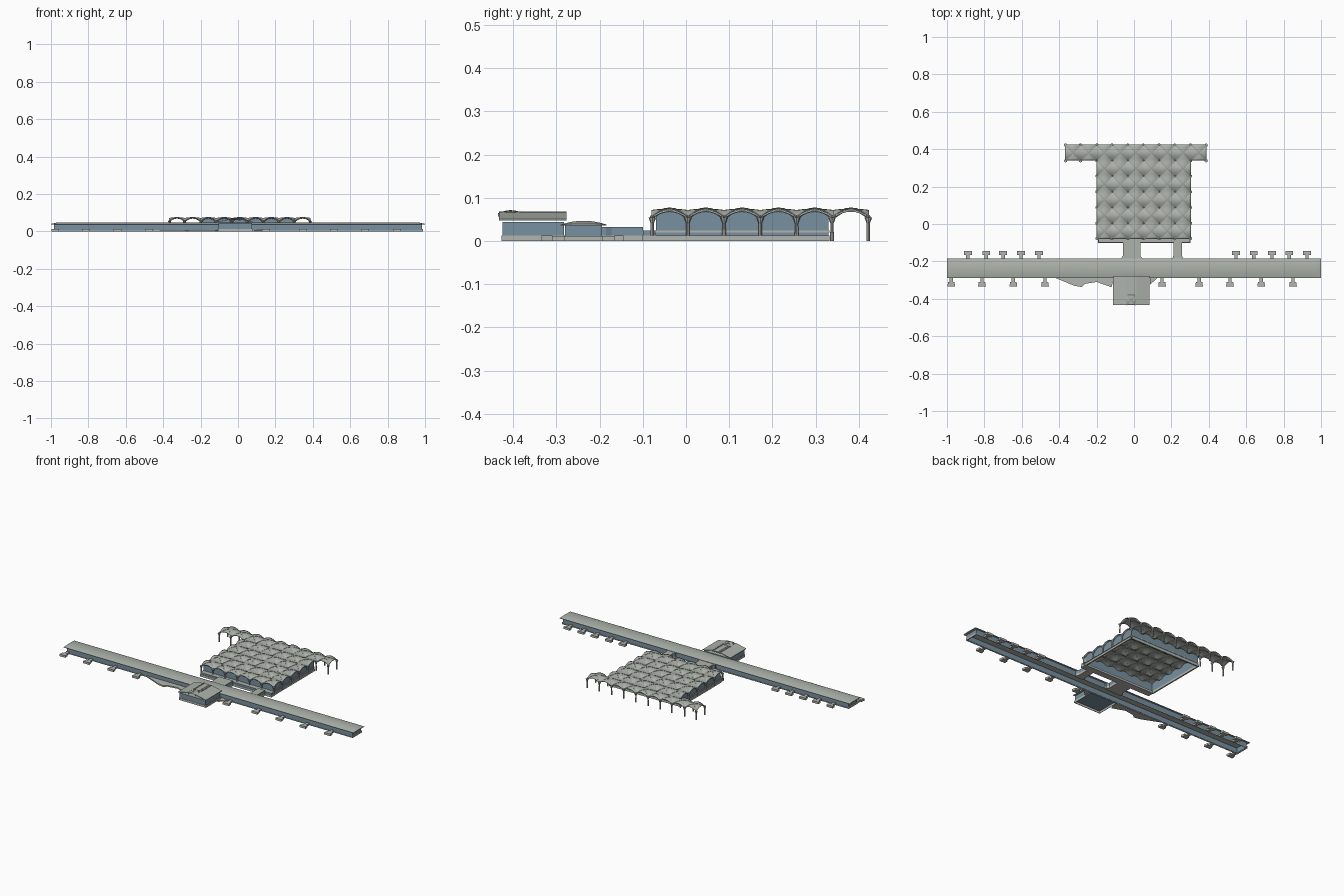
import bpy, bmesh, math
from mathutils import Matrix, Vector

cube = bpy.data.objects.get("Cube")
if cube:
    bpy.data.objects.remove(cube, do_unlink=True)


def material(name, rgb):
    m = bpy.data.materials.new(name)
    m.use_nodes = True
    m.diffuse_color = (*rgb, 1)
    node = m.node_tree.nodes["Principled BSDF"]
    node.inputs["Base Color"].default_value = (*rgb, 1)
    node.inputs["Roughness"].default_value = 0.7
    return m


ROOF = material("pale_roof", (0.42, 0.45, 0.41))
CONCRETE = material("light_concrete", (0.45, 0.47, 0.43))
GLASS = material("blue_grey_glass", (0.19, 0.28, 0.35))
RIB = material("grey_rib", (0.34, 0.36, 0.33))


def finish(name, bm, mats, solid=0, smooth=False):
    bmesh.ops.recalc_face_normals(bm, faces=bm.faces)
    me = bpy.data.meshes.new(name)
    bm.to_mesh(me)
    bm.free()
    for m in mats:
        me.materials.append(m)
    ob = bpy.data.objects.new(name, me)
    bpy.context.collection.objects.link(ob)
    if solid:
        mod = ob.modifiers.new("thickness", "SOLIDIFY")
        mod.thickness = solid
        mod.offset = -1
    if smooth:
        bpy.ops.object.select_all(action="DESELECT")
        ob.select_set(True)
        bpy.context.view_layer.objects.active = ob
        bpy.ops.object.shade_smooth_by_angle(angle=math.radians(25))
    return ob


def add_prism(bm, pts, z0, z1, cap=True, roofed=False):
    """Upright prism; with roofed, its top takes the second material."""
    lo = [bm.verts.new((x, y, z0)) for x, y in pts]
    hi = [bm.verts.new((x, y, z1)) for x, y in pts]
    n = len(pts)
    for i in range(n):
        j = (i + 1) % n
        bm.faces.new((lo[i], lo[j], hi[j], hi[i]))
    if cap:
        bm.faces.new(lo[::-1])
        bm.faces.new(hi).material_index = int(roofed)


def rect(x0, x1, y0, y1):
    return [(x0, y0), (x1, y0), (x1, y1), (x0, y1)]


def prism(name, pts, z0, z1, mats, cap=True, solid=0):
    bm = bmesh.new()
    add_prism(bm, pts, z0, z1, cap, len(mats) > 1)
    return finish(name, bm, mats, solid)


def ring(name, x0, x1, y0, y1, z0, z1, mat, thick=0.004):
    return prism(name, rect(x0, x1, y0, y1), z0, z1, [mat], False, thick)


# Groin vault height inside a square bay, u and v from -1 to 1
SPRING, RISE = 0.056, 0.016


def vault(u, v, rise=RISE):
    a, b = max(0, 1 - u * u), max(0, 1 - v * v)
    return rise * max(a, b) + rise * 0.2 * a * b


def add_vault(bm, cx, cy, r, z, rise=RISE, n=8):
    t = [2 * i / n - 1 for i in range(n + 1)]
    g = [[bm.verts.new((cx + u * r, cy + v * r, z + vault(u, v, rise))) for v in t] for u in t]
    for i in range(n):
        for j in range(n):
            a, b, c, d = g[i][j], g[i + 1][j], g[i + 1][j + 1], g[i][j + 1]
            if (t[i] + t[i + 1]) * (t[j] + t[j + 1]) > 0:
                tris = ((a, b, c), (a, c, d))
            else:
                tris = ((a, b, d), (b, c, d))
            for f in tris:
                bm.faces.new(f)


def add_ribs(bm, cx, cy, r, z, rise=RISE, w=0.004, n=8):
    for s in (1, -1):
        side = Vector((-s, 1, 0)).normalized() * w
        up, down = Vector((0, 0, 0.0022)), Vector((0, 0, -0.0048))
        last = None
        for i in range(n + 1):
            t = 2 * i / n - 1
            p = Vector((cx + t * r, cy + s * t * r, z + vault(t, t, rise)))
            sec = [bm.verts.new(q) for q in (p - side + down, p + side + down, p + side + up, p - side + up)]
            if last:
                for k in range(4):
                    m = (k + 1) % 4
                    bm.faces.new((last[k], last[m], sec[m], sec[k]))
            else:
                bm.faces.new(sec)
            last = sec
        bm.faces.new(last)


# Vaulted hall roof: six by five bays, plus a wider porch row behind
BAY, X0, Y0 = 0.084, -0.2, -0.08
R = BAY / 2
cells = [(i, j) for i in range(6) for j in range(5)] + [(i, 5) for i in range(-2, 7)]
shell, ribs = bmesh.new(), bmesh.new()
for i, j in cells:
    cx, cy = X0 + (i + 0.5) * BAY, Y0 + (j + 0.5) * BAY
    add_vault(shell, cx, cy, R, SPRING)
    add_ribs(ribs, cx, cy, R, SPRING)
bmesh.ops.remove_doubles(shell, verts=shell.verts, dist=0.0005)
finish("hall_vaulted_roof", shell, [ROOF], 0.004, True)
finish("hall_roof_ribs", ribs, [RIB])

# Hall columns, short on the base and full height under the porch
spots = {(i, 6): 0 for i in range(-2, 8)}
spots.update({(i, 5): 0 for i in (-2, -1, 0, 6, 7)})
for k in range(5):
    spots[(0, k)] = spots[(6, k)] = 0.013
for k in range(1, 6):
    spots[(k, 0)] = 0.013
bm = bmesh.new()
for (i, j), z in spots.items():
    x, y = X0 + i * BAY, Y0 + j * BAY
    x += 0.002 if i in (-2, 0) else -0.002
    y += 0.002 if j == 0 else -0.002 if j > 4 else 0
    for z0, z1, r0, r1 in ((z, 0.046, 0.0045, 0.0035), (0.04, 0.055, 0.0035, 0.009)):
        bmesh.ops.create_cone(bm, cap_ends=True, segments=8, radius1=r0, radius2=r1, depth=z1 - z0,
                              matrix=Matrix.Translation((x, y, (z0 + z1) / 2)))
finish("hall_columns", bm, [CONCRETE])

# Hall walls: base, glazing that follows the vaults, and a sill band
HX0, HX1, HY0, HY1 = -0.19, 0.294, -0.07, 0.33
ring("hall_base", HX0 - 0.006, HX1 + 0.006, HY0, HY1 + 0.002, 0, 0.013, CONCRETE, 0.012)
ring("hall_sill", HX0 - 0.003, HX1 + 0.003, HY0 - 0.003, HY1 + 0.002, 0.02, 0.025, CONCRETE)


def roof_height(x, y):
    u = ((x - X0) / BAY % 1) * 2 - 1
    v = ((y - Y0) / BAY % 1) * 2 - 1
    return SPRING + vault(u, v) - 0.002


bm = bmesh.new()
corners = [Vector(p) for p in rect(HX0, HX1, HY0, HY1)]
for a, b in zip(corners, corners[1:] + corners[:1]):
    last = None
    for k in range(49):
        p = a.lerp(b, k / 48)
        pair = [bm.verts.new((p.x, p.y, z)) for z in (0.013, roof_height(p.x, p.y))]
        if last:
            bm.faces.new((last[0], pair[0], pair[1], last[1]))
        last = pair
bmesh.ops.remove_doubles(bm, verts=bm.verts, dist=0.0003)
finish("hall_glazing", bm, [GLASS])

# Front lobby strip and the two links to the concourse, each on a pale base
prism("hall_front_strip_base", rect(HX0 - 0.002, 0.302, -0.102, HY0), 0, 0.013, [CONCRETE])
prism("hall_front_strip", rect(HX0, 0.3, -0.1, HY0), 0.013, 0.025, [GLASS, ROOF])
for name, x0, x1, e in (("main_link", -0.06, 0.035, 0.012), ("side_link", 0.21, 0.257, 0.006)):
    pts = [(x0 - e, -0.2), (x1 + e, -0.2), (x1 + e, -0.185), (x1, -0.172),
           (x1, -0.1), (x0, -0.1), (x0, -0.172), (x0 - e, -0.185)]
    prism(name + "_base", pts, 0, 0.013, [CONCRETE])
    prism(name, pts, 0.013, 0.033, [GLASS, ROOF])

# Long concourse: glazed walls under a shallow arched roof with hipped ends
ring("concourse_base", -0.988, 0.988, -0.282, -0.192, 0, 0.004, CONCRETE)
ring("concourse_glazing", -0.985, 0.985, -0.28, -0.195, 0.004, 0.038, GLASS)
for s, side in ((1, "left"), (-1, "right")):
    prism(side + "_end_plinth", rect(*sorted((s * 0.984, s * 0.989)), -0.282, -0.192), 0, 0.012, [CONCRETE])
bm = bmesh.new()
angles = [math.pi * (k / 12 - 0.5) for k in range(13)]
last = None
for x, rise in ((-1, 0.002), (-0.97, 0.009), (0.97, 0.009), (1, 0.002)):
    arc = [(-0.237 + 0.053 * math.sin(a), 0.038 + rise * math.cos(a) ** 2) for a in angles]
    section = [(arc[0][0], 0.0355)] + arc + [(arc[-1][0], 0.0355)]
    loop = [bm.verts.new((x, y, z)) for y, z in section]
    if last:
        for k in range(len(loop)):
            m = (k + 1) % len(loop)
            bm.faces.new((last[k], last[m], loop[m], loop[k]))
    else:
        bm.faces.new(loop)
    last = loop
bm.faces.new(last)
finish("concourse_roof", bm, [ROOF], 0, True)

# Boarding gates along both sides
bm = bmesh.new()
for x in (-0.888, -0.79, -0.7, -0.604, -0.508, 0.545, 0.64, 0.738, 0.83, 0.925):
    add_prism(bm, rect(x - 0.009, x + 0.009, -0.195, -0.163), 0, 0.012)
    add_prism(bm, rect(x - 0.021, x + 0.021, -0.165, -0.145), 0, 0.013)
finish("back_gates", bm, [CONCRETE])
bm = bmesh.new()
for x in (-0.977, -0.813, -0.645, -0.476, 0.15, 0.348, 0.513, 0.68, 0.85):
    add_prism(bm, rect(x - 0.009, x + 0.009, -0.313, -0.28), 0, 0.012)
    add_prism(bm, [(x - 0.021, -0.335), (x + 0.021, -0.335), (x + 0.017, -0.309), (x - 0.017, -0.309)], 0, 0.013)
finish("front_gates", bm, [CONCRETE])

# Low angled side buildings next to the front pavilion
prism("left_low_wing", [(0.085, -0.28), (0.085, -0.325), (0.135, -0.28)], 0, 0.008, [CONCRETE])
prism("right_low_wing", [(-0.44, -0.28), (-0.32, -0.33), (-0.28, -0.337), (-0.262, -0.32), (-0.2, -0.31),
                         (-0.12, -0.338), (-0.105, -0.28)], 0, 0.008, [CONCRETE])

# Front pavilion: base, glazed body, floating pitched roof with a raised centre
CX = -0.015
ring("pavilion_base", -0.108, 0.078, -0.427, -0.28, 0, 0.013, CONCRETE)
prism("pavilion_glazing", rect(-0.105, 0.075, -0.425, -0.283), 0.013, 0.044, [GLASS, ROOF])
for s, side in ((1, "left"), (-1, "right")):
    bm = bmesh.new()
    quad = [bm.verts.new((CX + s * x, y, z)) for x, y, z in
            ((0.097, -0.433, 0.051), (0.024, -0.433, 0.067), (0.024, -0.277, 0.067), (0.097, -0.277, 0.051))]
    face = bm.faces.new(quad)
    low = bmesh.ops.extrude_face_region(bm, geom=[face])["geom"]
    bmesh.ops.translate(bm, vec=(0, 0, -0.003), verts=[g for g in low if isinstance(g, bmesh.types.BMVert)])
    finish(side + "_pavilion_roof", bm, [ROOF])
    prism(side + "_centre_edge", rect(*sorted((CX + s * 0.023, CX + s * 0.029)), -0.379, -0.277),
          0.062, 0.068, [ROOF])
prism("pavilion_roof_ridge", rect(CX - 0.012, CX + 0.012, -0.379, -0.277), 0.0615, 0.066, [ROOF])
prism("pavilion_roof_centre", rect(CX - 0.025, CX + 0.025, -0.379, -0.277), 0.06, 0.064, [ROOF])
bm = bmesh.new()
add_vault(bm, CX, -0.406, 0.027, 0.062, 0.006)
finish("pavilion_vault", bm, [ROOF], 0.002, True)
bm = bmesh.new()
add_ribs(bm, CX, -0.406, 0.027, 0.062, 0.006, 0.0035)
finish("pavilion_vault_ribs", bm, [RIB])
